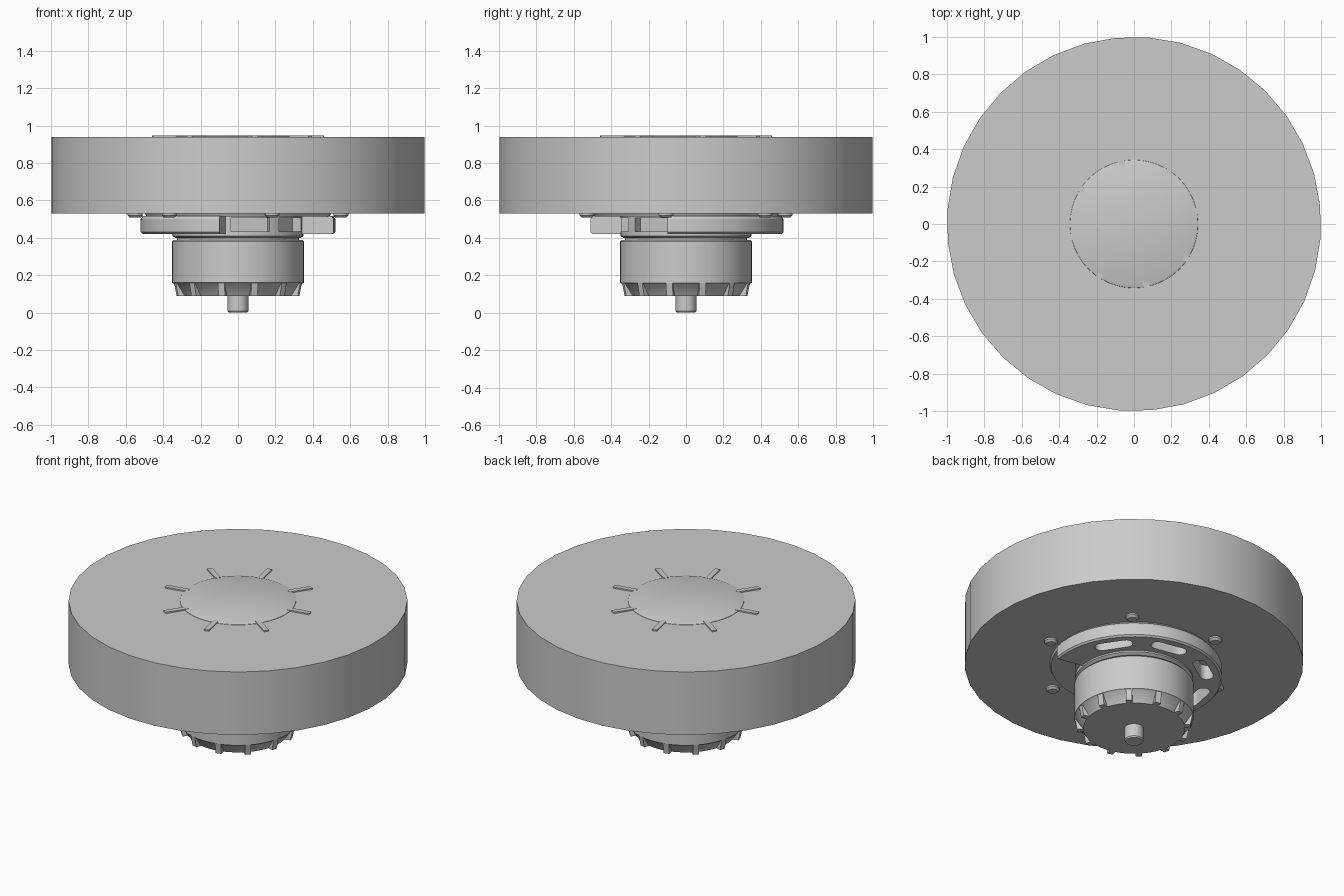
import bpy, bmesh
from math import radians, cos, sin, pi
from mathutils import Matrix, Vector

if "Cube" in bpy.data.objects:
    bpy.data.objects.remove(bpy.data.objects["Cube"], do_unlink=True)

grey = bpy.data.materials.new("plain grey")
grey.use_nodes = True
colour = (0.6, 0.6, 0.6, 1)
grey.diffuse_color = colour
grey.node_tree.nodes["Principled BSDF"].inputs["Base Color"].default_value = colour


def finish(name, bm):
    bmesh.ops.recalc_face_normals(bm, faces=bm.faces)
    mesh = bpy.data.meshes.new(name)
    bm.to_mesh(mesh)
    bm.free()
    mesh.materials.append(grey)
    ob = bpy.data.objects.new(name, mesh)
    bpy.context.collection.objects.link(ob)
    return ob


def activate(ob):
    bpy.ops.object.select_all(action='DESELECT')
    ob.select_set(True)
    bpy.context.view_layer.objects.active = ob


def smooth(ob):
    activate(ob)
    bpy.ops.object.shade_smooth_by_angle(angle=radians(30))


def lathe(name, profile, steps=48, start=0, sweep=360, loop=False):
    """Turn an (r, z) profile around the z axis."""
    bm = bmesh.new()
    turn = Matrix.Rotation(radians(start), 3, 'Z')
    verts = [bm.verts.new(turn @ Vector((r, 0, z))) for r, z in profile]
    pairs = list(zip(verts, verts[1:]))
    if loop:
        pairs.append((verts[-1], verts[0]))
    edges = [bm.edges.new(p) for p in pairs]
    bmesh.ops.spin(bm, geom=verts + edges, cent=(0, 0, 0), axis=(0, 0, 1),
                   angle=radians(sweep), steps=steps)
    bmesh.ops.remove_doubles(bm, verts=bm.verts, dist=0.0005)
    if sweep < 360:
        bmesh.ops.holes_fill(bm, edges=[e for e in bm.edges if e.is_boundary])
    return finish(name, bm)


def prism(name, outline, z0, z1, angle=0):
    """Upright prism from an (x, y) outline, turned about z."""
    bm = bmesh.new()
    base = bm.faces.new([bm.verts.new((x, y, z0)) for x, y in outline])
    top = bmesh.ops.extrude_face_region(bm, geom=[base])["geom"]
    bmesh.ops.translate(bm, vec=(0, 0, z1 - z0),
                        verts=[v for v in top if isinstance(v, bmesh.types.BMVert)])
    if not any(len(f.verts) == len(outline) and f.calc_center_median().z < z0 + 1e-4
               for f in bm.faces):
        bmesh.ops.holes_fill(bm, edges=[e for e in bm.edges if e.is_boundary])
    bmesh.ops.rotate(bm, verts=bm.verts, cent=(0, 0, 0),
                     matrix=Matrix.Rotation(radians(angle), 3, 'Z'))
    return finish(name, bm)


def rect(r0, r1, width):
    w = width / 2
    return [(r0, -w), (r1, -w), (r1, w), (r0, w)]


def capsule(r, length, width):
    half, rad = length / 2 - width / 2, width / 2
    return [(r + rad * cos(pi * k / 8 + end * pi),
             (half if end == 0 else -half) + rad * sin(pi * k / 8 + end * pi))
            for end in (0, 1) for k in range(9)]


def cut(ob, cutter):
    cutter.hide_render = True
    mod = ob.modifiers.new("cut", 'BOOLEAN')
    mod.operation, mod.solver, mod.object = 'DIFFERENCE', 'EXACT', cutter
    activate(ob)
    bpy.ops.object.modifier_apply(modifier=mod.name)
    bpy.data.objects.remove(cutter, do_unlink=True)


# Large wheel
parts = [lathe("wheel", [(0, 0.53), (1, 0.53), (1, 0.94), (0, 0.94)], 36, 5.5)]

# Raised cap and short ribs on top
parts.append(lathe("top_cap", [(0, 0.935), (0.345, 0.935), (0.342, 0.942),
                               (0.33, 0.947), (0, 0.947)]))
for i in range(8):
    parts.append(prism(f"top_rib_{i + 1}", rect(0.32, 0.465, 0.032), 0.93, 0.948,
                       11.25 + 45 * i))

# Thin mounting disc under the wheel and its bolts
parts.append(lathe("mounting_disc", [(0, 0.515), (0.49, 0.515), (0.5, 0.535), (0, 0.535)]))
for i in range(6):
    bolt = lathe(f"bolt_{i + 1}", [(0, 0.508), (0.028, 0.508), (0.04, 0.52),
                                   (0.04, 0.535), (0, 0.535)], 16)
    a = radians(-11 + 60 * i)
    bolt.data.transform(Matrix.Translation((0.56 * cos(a), 0.56 * sin(a), 0)))
    parts.append(bolt)

# Three-quarter flange with rounded slots
flange = lathe("flange", [(0.33, 0.42), (0.51, 0.42), (0.52, 0.43),
                          (0.52, 0.5), (0.51, 0.516), (0.33, 0.516)],
               48, -11, 270, loop=True)
for i in range(5):
    cut(flange, prism("slot_cutter", capsule(0.425, 0.23, 0.08), 0.4, 0.54, 33.75 + 45 * i))
parts.append(flange)

# Hub with windows in the open quarter
hub = lathe("hub", [(0, 0.4), (0.335, 0.4), (0.35, 0.41), (0.35, 0.52), (0, 0.52)])
for angle in (-78.75, -33.75):
    cut(hub, prism("window_cutter", rect(0.28, 0.4, 0.21), 0.435, 0.505, angle))
parts.append(hub)

# Motor body, tapering at the bottom
parts.append(lathe("motor_body", [(0, 0.09), (0.3, 0.09), (0.343, 0.155), (0.352, 0.16),
                                  (0.352, 0.38), (0.345, 0.388), (0.325, 0.388),
                                  (0.325, 0.405), (0, 0.405)]))

# Ribs around the taper
for i in range(12):
    rib = prism(f"body_rib_{i + 1}", rect(0.27, 0.35, 0.036), 0.09, 0.165)
    for v in rib.data.vertices:
        if v.co.x > 0.3 and v.co.z < 0.1:
            v.co.x = 0.335
    rib.data.transform(Matrix.Rotation(radians(15 + 30 * i), 4, 'Z'))
    parts.append(rib)

# Shaft
parts.append(lathe("shaft", [(0, 0), (0.05, 0), (0.056, 0.008), (0.056, 0.1), (0, 0.1)], 24))

for part in parts:
    smooth(part)
